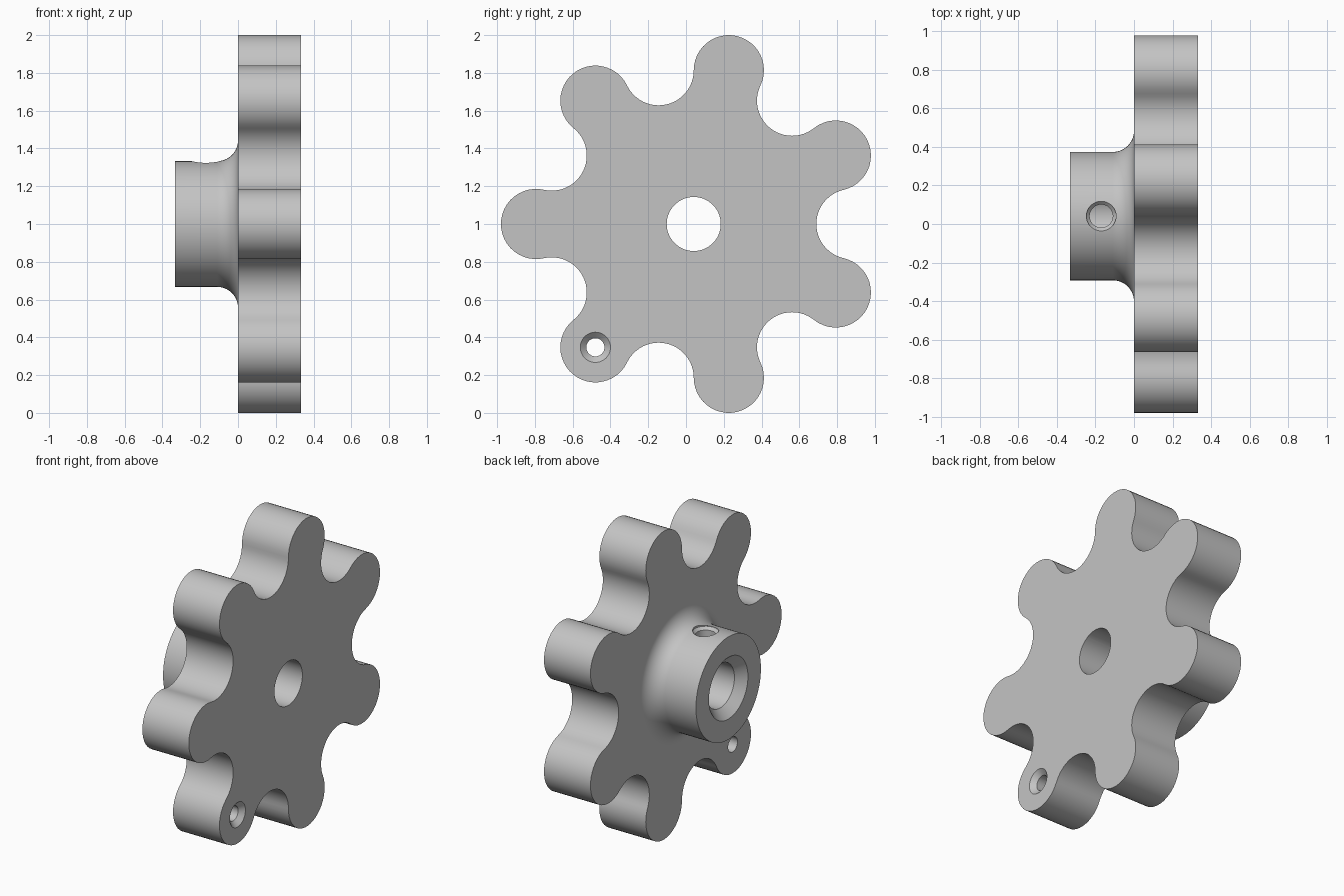
import bpy, bmesh
from math import sin, cos, pi, radians
from mathutils import Matrix, Vector

cube = bpy.data.objects.get("Cube")
if cube:
    bpy.data.objects.remove(cube, do_unlink=True)

LOBES = 7
PITCH = 0.835                          # radius of the ring of arc centres
ARC = PITCH * sin(pi / LOBES / 2)      # lobes and valleys meet tangentially
HALF = 0.333                           # half of the total depth
CENTRE = Vector((0, 0.041, 1.0))

# Local z runs along world x
ALONG_X = Matrix(((0, 0, 1, 0), (1, 0, 0, 0), (0, 1, 0, 0), (0, 0, 0, 1)))

steel = bpy.data.materials.new("plain_grey")
steel.use_nodes = True
grey = (0.55, 0.55, 0.55, 1)
steel.diffuse_color = grey
steel.node_tree.nodes["Principled BSDF"].inputs["Base Color"].default_value = grey


def loft(name, rings, matrix):
    """Closed solid through equal-length rings of points."""
    bm = bmesh.new()
    loops = [[bm.verts.new(p) for p in ring] for ring in rings]
    for a, b in zip(loops, loops[1:]):
        for i in range(len(a)):
            j = (i + 1) % len(a)
            bm.faces.new((a[i], a[j], b[j], b[i]))
    bm.faces.new(loops[0][::-1])
    bm.faces.new(loops[-1])
    bm.transform(matrix)
    bmesh.ops.recalc_face_normals(bm, faces=bm.faces)
    mesh = bpy.data.meshes.new(name)
    bm.to_mesh(mesh)
    bm.free()
    mesh.materials.append(steel)
    obj = bpy.data.objects.new(name, mesh)
    bpy.context.collection.objects.link(obj)
    return obj


def turned(name, profile, matrix, sides=64):
    """Solid of revolution from (radius, height) pairs."""
    rings = [[(r * cos(2 * pi * k / sides), r * sin(2 * pi * k / sides), h)
              for k in range(sides)] for r, h in profile]
    return loft(name, rings, matrix)


def combine(target, tool, operation):
    tool.hide_render = True
    mod = target.modifiers.new(tool.name, 'BOOLEAN')
    mod.operation = operation
    mod.solver = 'EXACT'
    mod.object = tool
    bpy.context.view_layer.objects.active = target
    bpy.ops.object.modifier_apply(modifier=mod.name)
    bpy.data.objects.remove(tool, do_unlink=True)


# Lobed plate: alternating outward and inward arcs
outline = []
step = pi / LOBES
steps = 24
for n in range(2 * LOBES):
    mid = pi + n * step
    if n % 2 == 0:
        start, sweep = mid - pi / 2 - step / 2, pi + step
    else:
        start, sweep = mid - pi / 2 - step / 2, step - pi
    for k in range(steps):
        a = start + sweep * k / steps
        outline.append((PITCH * cos(mid) + ARC * cos(a),
                        PITCH * sin(mid) + ARC * sin(a)))

main_axis = Matrix.Translation(CENTRE) @ ALONG_X
knob = loft("lobed_plate_with_hub",
            [[(x, y, h) for x, y in outline] for h in (0, HALF)], main_axis)

# Hub with a fillet flaring into the plate
hub_r, fillet = 0.333, 0.11
profile = [(hub_r, -HALF)]
for k in range(11):
    a = radians(9 * k)
    profile.append((hub_r + fillet * (1 - cos(a)), fillet * (sin(a) - 1)))
profile.append((hub_r + fillet, 0.05))
combine(knob, turned("hub", profile, main_axis, 96), 'UNION')

# Centre bore, chamfered at the hub end
combine(knob, turned("bore_cutter", [(0.25, -HALF - 0.05), (0.143, -HALF + 0.057),
                                     (0.143, 0.4)], main_axis), 'DIFFERENCE')

# Countersunk handle hole in one lobe
angle = pi + 2 * step
lobe = Vector((0, PITCH * cos(angle), PITCH * sin(angle)))
combine(knob, turned("handle_hole_cutter",
                     [(0.048, -0.1), (0.048, HALF - 0.03), (0.112, HALF + 0.03)],
                     Matrix.Translation(CENTRE + lobe) @ ALONG_X, 48), 'DIFFERENCE')

# Set screw hole through the top of the hub
combine(knob, turned("screw_hole_cutter",
                     [(0.06, 0), (0.06, 0.305), (0.077, 0.322), (0.077, 0.4)],
                     Matrix.Translation(CENTRE + Vector((-0.17, 0, 0))), 48), 'DIFFERENCE')

# Smooth curved walls, keep flat faces crisp
bpy.ops.object.select_all(action='DESELECT')
knob.select_set(True)
bpy.context.view_layer.objects.active = knob
bpy.ops.object.shade_smooth_by_angle(angle=radians(30))
weighted = knob.modifiers.new("weighted_normals", 'WEIGHTED_NORMAL')
weighted.keep_sharp = True
